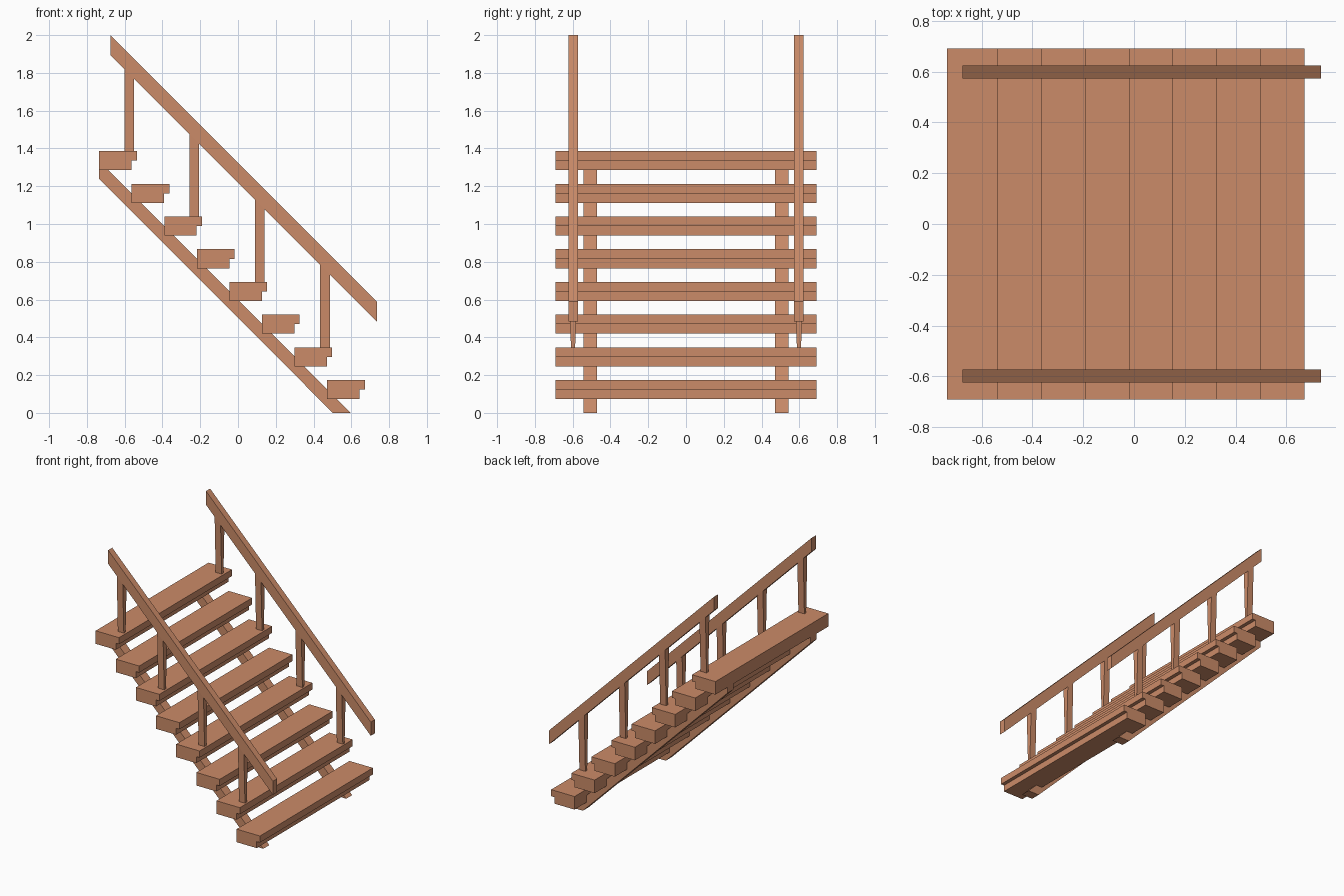
import bpy, bmesh

if "Cube" in bpy.data.objects:
    bpy.data.objects.remove(bpy.data.objects["Cube"])

wood = bpy.data.materials.new("wood")
wood.diffuse_color = (0.6, 0.26, 0.14, 1)
wood.use_nodes = True
wood.node_tree.nodes["Principled BSDF"].inputs["Base Color"].default_value = wood.diffuse_color


def loft(name, profile, y0, y1):
    """Solid from an xz profile; y0 / y1 give the y of each side per profile point."""
    bm = bmesh.new()
    a = [bm.verts.new((x, y, z)) for (x, z), y in zip(profile, y0)]
    b = [bm.verts.new((x, y, z)) for (x, z), y in zip(profile, y1)]
    bm.faces.new(a)
    bm.faces.new(b[::-1])
    n = len(a)
    for i in range(n):
        j = (i + 1) % n
        bm.faces.new((a[j], a[i], b[i], b[j]))
    bmesh.ops.recalc_face_normals(bm, faces=bm.faces)
    mesh = bpy.data.meshes.new(name)
    bm.to_mesh(mesh)
    bm.free()
    mesh.materials.append(wood)
    ob = bpy.data.objects.new(name, mesh)
    bpy.context.collection.objects.link(ob)
    return ob


def slab(name, profile, ya, yb):
    return loft(name, profile, [ya] * len(profile), [yb] * len(profile))


DX, DZ = 0.1723, 0.1731

# Treads with an overhanging front lip
for i in range(8):
    x, z = -0.735 + DX * i, 1.386 - DZ * i
    slab(f"tread_{i + 1}", [(x, z - 0.101), (x + 0.172, z - 0.101), (x + 0.172, z - 0.051),
                            (x + 0.2, z - 0.051), (x + 0.2, z), (x, z)], -0.69, 0.69)

for side, s in (("front", -1), ("back", 1)):
    # Sloping stringer under the treads
    slab(f"{side}_stringer", [(0.502, 0), (0.597, 0), (-0.735, 1.335), (-0.735, 1.24)],
         s * 0.47, s * 0.543)
    # Handrail with plumb-cut ends
    slab(f"{side}_handrail", [(-0.675, 1.894), (0.735, 0.484), (0.735, 0.59), (-0.675, 2.0)],
         s * 0.573, s * 0.623)
    # Posts on every second tread, thinner at the foot
    for i in range(4):
        x, z = -0.602 + 2 * DX * i * 1.003, 1.386 - 2 * DZ * i
        top = 1.219 - x
        profile = [(x, z), (x + 0.051, z), (x + 0.051, top - 0.051), (x, top)]
        loft(f"{side}_post_{i + 1}", profile,
             [s * (0.598 - w) for w in (0.011, 0.011, 0.024, 0.024)],
             [s * (0.598 + w) for w in (0.011, 0.011, 0.024, 0.024)])
